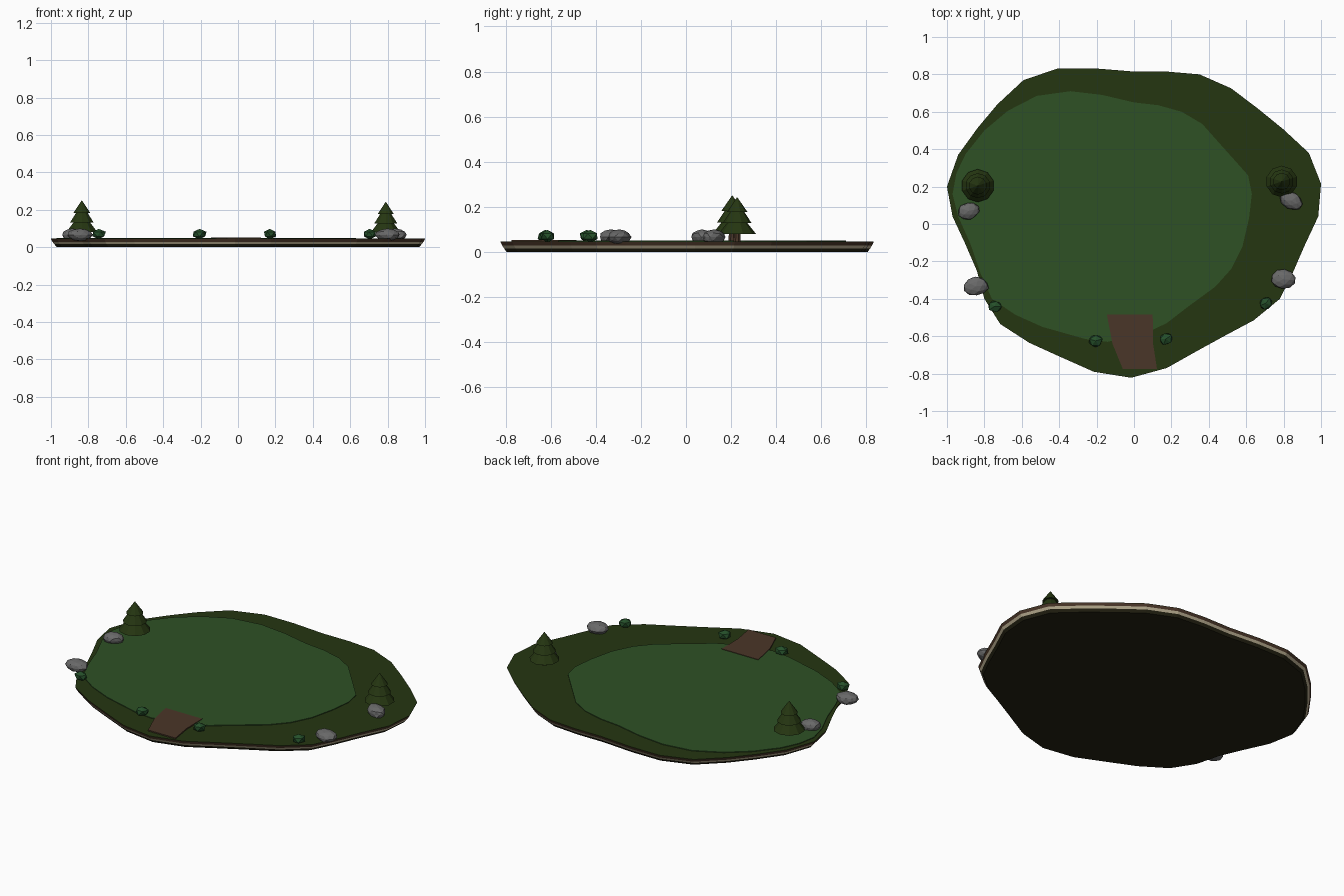
import bpy, bmesh, math, random
from mathutils import Vector

if "Cube" in bpy.data.objects:
    bpy.data.objects.remove(bpy.data.objects["Cube"])
random.seed(4)


def mat(name, r, g, b):
    lin = [((c / 255 + 0.055) / 1.055) ** 2.4 if c > 10 else c / 255 / 12.92 for c in (r, g, b)]
    m = bpy.data.materials.new(name)
    m.diffuse_color = (*lin, 1)
    m.use_nodes = True
    m.node_tree.nodes["Principled BSDF"].inputs["Base Color"].default_value = m.diffuse_color
    return m


MEADOW = mat("meadow green", 46, 81, 37)
FOREST = mat("forest green", 37, 54, 17)
BUSH = mat("bush green", 37, 80, 42)
SOIL = mat("soil brown", 74, 54, 40)
SAND = mat("pale sand", 190, 178, 148)
UNDER = mat("underside dark", 36, 34, 18)
STONE = mat("stone grey", 105, 105, 105)


def finish(bm, name, mats, recalc=True):
    if recalc:
        bmesh.ops.recalc_face_normals(bm, faces=bm.faces)
    me = bpy.data.meshes.new(name)
    bm.to_mesh(me)
    bm.free()
    for m in mats:
        me.materials.append(m)
    ob = bpy.data.objects.new(name, me)
    bpy.context.collection.objects.link(ob)
    return ob


def loft(name, pts, rings, mats, bottom=0, top=0):
    """Closed stack of scaled outlines; rings = (scale, z, material of band above)."""
    bm = bmesh.new()
    loops = [[bm.verts.new((x * s, y * s, z)) for x, y in pts] for s, z, _ in rings]
    n = len(pts)
    for k in range(len(rings) - 1):
        for i in range(n):
            j = (i + 1) % n
            f = bm.faces.new((loops[k][i], loops[k][j], loops[k + 1][j], loops[k + 1][i]))
            f.material_index = rings[k][2]
    bm.faces.new(loops[0]).material_index = bottom
    bm.faces.new(loops[-1]).material_index = top
    return finish(bm, name, mats)


# island outline with layered edge
shore = [(-1, .20), (-.94, .37), (-.835, .515), (-.73, .64), (-.59, .77), (-.405, .832),
         (-.21, .832), (0, .815), (.175, .815), (.35, .80), (.52, .725), (.665, .615),
         (.80, .505), (.935, .38), (1, .215), (.985, .04), (.91, -.12), (.845, -.27),
         (.78, -.40), (.64, -.515), (.49, -.595), (.335, -.68), (.175, -.77), (-.015, -.822),
         (-.215, -.79), (-.395, -.71), (-.56, -.635), (-.715, -.535), (-.80, -.40),
         (-.84, -.25), (-.905, -.10), (-.97, .04)]
loft("island_base", shore,
     [(.968, 0, 0), (.982, .016, 1), (.992, .029, 2), (1, .044, 3), (1, .046, 3)],
     [UNDER, SAND, SOIL, FOREST], 0, 3)

# light meadow plate
meadow = [(-.97, .16), (-.95, .27), (-.90, .375), (-.80, .50), (-.675, .605), (-.52, .685),
          (-.34, .71), (-.17, .69), (0, .65), (.13, .635), (.255, .60), (.365, .535),
          (.445, .445), (.53, .35), (.61, .26), (.63, .16), (.615, .03), (.58, -.12),
          (.52, -.24), (.435, -.335), (.285, -.445), (.175, -.53), (.08, -.575),
          (-.14, -.63), (-.26, -.615), (-.49, -.55), (-.635, -.485), (-.76, -.40),
          (-.82, -.265), (-.875, -.105), (-.94, .04)]
loft("meadow", meadow, [(1, .045, 0), (1, .050, 0)], [MEADOW])

# dirt path at the front
path = [(-.145, -.485), (.10, -.485), (.102, -.64), (.123, -.775), (-.06, -.775), (-.115, -.64)]
loft("dirt_path", path, [(1, .045, 0), (1, .053, 0)], [SOIL])


def cone(bm, x, y, z0, z1, r0, r1, sides, index):
    lo = [bm.verts.new((x + r0 * math.cos(a), y + r0 * math.sin(a), z0))
          for a in (2 * math.pi * (i + .5) / sides for i in range(sides))]
    hi = [bm.verts.new((x + r1 * math.cos(a), y + r1 * math.sin(a), z1))
          for a in (2 * math.pi * (i + .5) / sides for i in range(sides))]
    fs = [bm.faces.new((lo[i], lo[(i + 1) % sides], hi[(i + 1) % sides], hi[i]))
          for i in range(sides)]
    fs += [bm.faces.new(lo), bm.faces.new(hi)]
    for f in fs:
        f.material_index = index


# fir trees: trunk and three tiers
def tree(name, x, y, s):
    bm = bmesh.new()
    z = .046
    cone(bm, x, y, z, z + .06 * s, .018 * s, .015 * s, 8, 0)
    for z0, z1, r0, r1 in ((.034, .097, .088, .038), (.085, .150, .067, .024),
                           (.136, .204, .048, .001)):
        cone(bm, x, y, z + z0 * s, z + z1 * s, r0 * s, r1 * s, 10, 1)
    finish(bm, name, [SOIL, FOREST])


tree("fir_tree_left", -.835, .205, 1.0)
tree("fir_tree_right", .79, .227, .96)


# faceted lumps for rocks and bushes
def lump(name, x, y, z, size, turn, jitter, m):
    bm = bmesh.new()
    bmesh.ops.create_icosphere(bm, subdivisions=1 if jitter > .1 else 2, radius=1)
    c, s = math.cos(turn), math.sin(turn)
    for v in bm.verts:
        k = 1 + random.uniform(-jitter, jitter)
        px, py, pz = v.co.x * size[0] * k, v.co.y * size[1] * k, v.co.z * size[2]
        v.co = Vector((x + px * c - py * s, y + px * s + py * c, z + pz))
    finish(bm, name, [m])


for i, (x, y, a, b, t) in enumerate([(-.885, .07, .058, .045, .2), (-.845, -.333, .067, .052, .1),
                                     (.84, .125, .07, .045, -.5), (.798, -.295, .063, .052, -.1)]):
    lump(f"rock_{i + 1}", x, y, .066, (a, b, .034), t, .08, STONE)

for i, (x, y) in enumerate([(-.745, -.44), (-.205, -.625), (.17, -.615), (.703, -.425)]):
    lump(f"bush_{i + 1}", x, y, .07, (.039, .034, .028), .3 * i, .11, BUSH)
